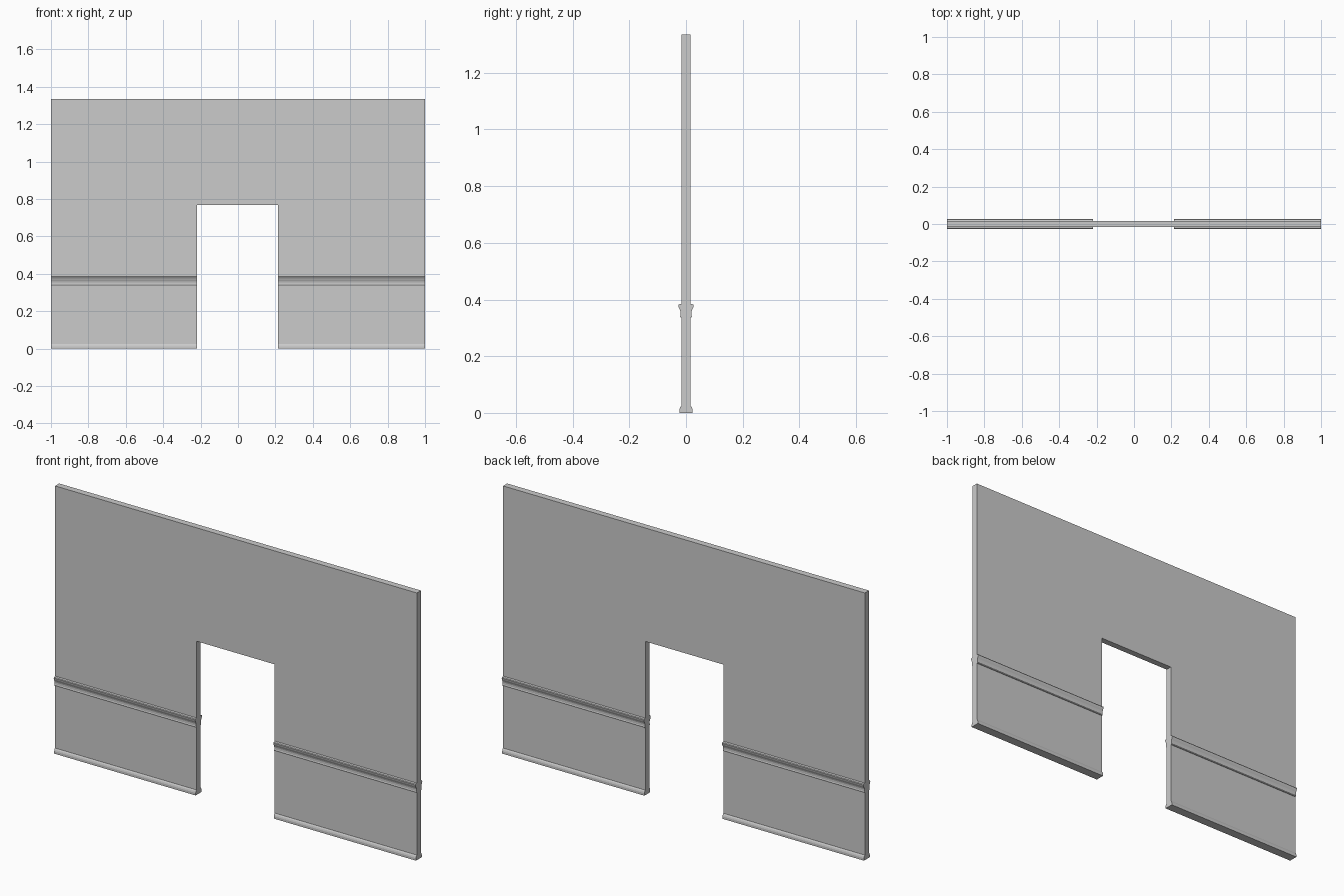
import bpy, bmesh
from mathutils import Vector

if "Cube" in bpy.data.objects:
    bpy.data.objects.remove(bpy.data.objects["Cube"])

T = 0.016                    # half thickness of the wall
H = 1.335                    # wall height
DOOR_L, DOOR_R, DOOR_H = -0.218, 0.214, 0.768


def extrude_profile(name, points, offset):
    """Make a solid by sweeping a closed outline along an offset."""
    bm = bmesh.new()
    face = bm.faces.new([bm.verts.new(p) for p in points])
    res = bmesh.ops.extrude_face_region(bm, geom=[face])
    moved = [g for g in res["geom"] if isinstance(g, bmesh.types.BMVert)]
    bmesh.ops.translate(bm, verts=moved, vec=Vector(offset))
    bmesh.ops.recalc_face_normals(bm, faces=bm.faces)
    mesh = bpy.data.meshes.new(name)
    bm.to_mesh(mesh)
    bm.free()
    obj = bpy.data.objects.new(name, mesh)
    bpy.context.collection.objects.link(obj)
    return obj


# Wall slab with the doorway open at the floor
outline = [(-1, 0), (DOOR_L, 0), (DOOR_L, DOOR_H), (DOOR_R, DOOR_H),
           (DOOR_R, 0), (1, 0), (1, H), (-1, H)]
extrude_profile("wall", [(x, -T, z) for x, z in outline], (0, 2 * T, 0))

# Moulding profiles as (distance from wall centre, height)
skirting = [(T, 0), (0.023, 0), (0.023, 0.012), (0.021, 0.019),
            (0.018, 0.024), (T, 0.025)]
chair_rail = [(T, 0.337), (0.020, 0.337), (0.021, 0.341), (0.019, 0.345),
              (0.019, 0.355), (0.021, 0.362), (0.024, 0.368),
              (0.026, 0.373), (0.027, 0.379), (0.025, 0.383), (T, 0.385)]

# Mouldings on both faces, left and right of the doorway
for trim, profile in (("skirting", skirting), ("chair_rail", chair_rail)):
    for side, x0, x1 in (("left", -1, DOOR_L), ("right", DOOR_R, 1)):
        for face, sign in (("front", -1), ("back", 1)):
            extrude_profile(f"{trim}_{face}_{side}",
                            [(x0, sign * d, z) for d, z in profile],
                            (x1 - x0, 0, 0))
